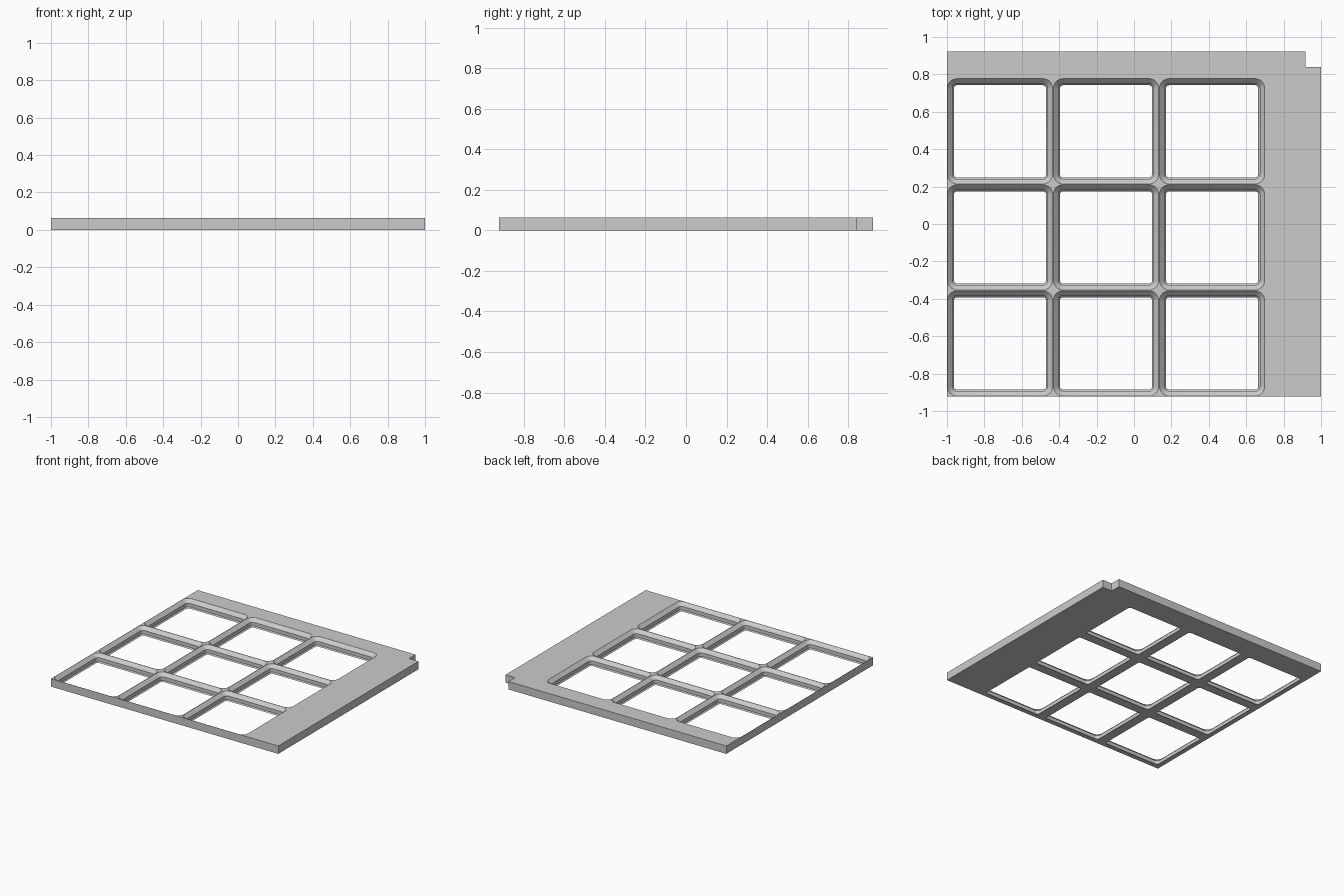
import bpy, bmesh
from math import cos, sin, pi, radians

cube = bpy.data.objects.get("Cube")
if cube:
    bpy.data.objects.remove(cube, do_unlink=True)

HEIGHT = 0.063
HALF_X, HALF_Y = 1.0, 0.922
PITCH = 0.567
CORNER_STEPS = 8

grey = bpy.data.materials.new("light grey")
grey.use_nodes = True
grey.diffuse_color = (0.6, 0.6, 0.6, 1)
grey.node_tree.nodes["Principled BSDF"].inputs["Base Color"].default_value = grey.diffuse_color


def make_object(name, bm):
    bmesh.ops.recalc_face_normals(bm, faces=bm.faces)
    mesh = bpy.data.meshes.new(name)
    bm.to_mesh(mesh)
    bm.free()
    mesh.materials.append(grey)
    obj = bpy.data.objects.new(name, mesh)
    bpy.context.collection.objects.link(obj)
    return obj


def rounded_ring(bm, cx, cy, half, radius, z):
    """Square loop of vertices with rounded corners."""
    ring = []
    for corner, (sx, sy) in enumerate([(1, 1), (-1, 1), (-1, -1), (1, -1)]):
        for i in range(CORNER_STEPS + 1):
            a = (corner + i / CORNER_STEPS) * pi / 2
            ring.append(bm.verts.new((cx + sx * (half - radius) + radius * cos(a),
                                      cy + sy * (half - radius) + radius * sin(a), z)))
    return ring


# Plate with a notched back corner
outline = [(-HALF_X, -HALF_Y), (HALF_X, -HALF_Y), (HALF_X, 0.84),
           (0.917, 0.84), (0.917, HALF_Y), (-HALF_X, HALF_Y)]
bm = bmesh.new()
base = bm.faces.new([bm.verts.new((x, y, 0)) for x, y in outline])
top = bmesh.ops.extrude_face_region(bm, geom=[base])["geom"]
bmesh.ops.translate(bm, vec=(0, 0, HEIGHT),
                    verts=[v for v in top if isinstance(v, bmesh.types.BMVert)])
plate = make_object("grid_plate", bm)

# Stepped sockets: (inset from cell edge, height), chamfer, wall, chamfer
profile = [(0.037, -0.02), (0.037, 0), (0.0285, 0.0085), (0.0285, 0.0365),
           (0.002, HEIGHT), (0.002, HEIGHT + 0.02)]
bm = bmesh.new()
for col in range(3):
    for row in range(3):
        cx = -HALF_X + PITCH * (col + 0.5)
        cy = -HALF_Y + PITCH * (row + 0.5)
        rings = [rounded_ring(bm, cx, cy, PITCH / 2 - inset, 0.054 - inset, z)
                 for inset, z in profile]
        for low, high in zip(rings, rings[1:]):
            n = len(low)
            for i in range(n):
                j = (i + 1) % n
                bm.faces.new((low[i], low[j], high[j], high[i]))
        bm.faces.new(rings[0])
        bm.faces.new(rings[-1])
cutter = make_object("socket_cutter", bm)
cutter.hide_render = True

# Cut the sockets through the plate
cut = plate.modifiers.new("sockets", 'BOOLEAN')
cut.operation = 'DIFFERENCE'
cut.solver = 'EXACT'
cut.object = cutter
bpy.ops.object.select_all(action='DESELECT')
plate.select_set(True)
bpy.context.view_layer.objects.active = plate
bpy.ops.object.modifier_apply(modifier=cut.name)
bpy.data.objects.remove(cutter, do_unlink=True)
bpy.ops.object.shade_smooth_by_angle(angle=radians(25))
